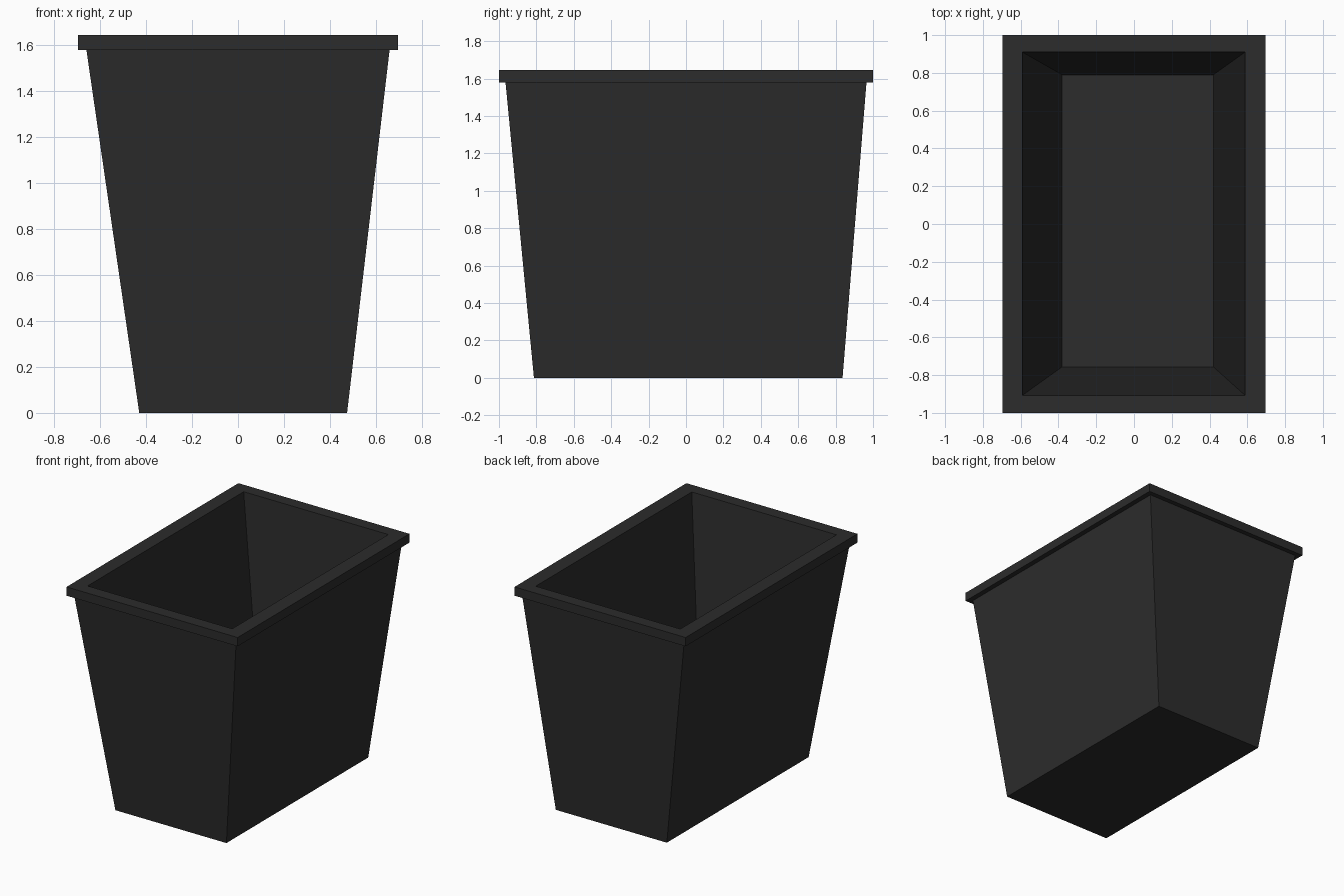
import bpy, bmesh

if "Cube" in bpy.data.objects:
    bpy.data.objects.remove(bpy.data.objects["Cube"])

# Each section: x min, x max, y min, y max, z
SECTIONS = [
    (-0.43, 0.475, -0.813, 0.837, 0.0),      # outer base
    (-0.66, 0.66, -0.965, 0.965, 1.58),      # top of tapered wall
    (-0.697, 0.697, -1.0, 1.0, 1.58),        # rim underside
    (-0.697, 0.697, -1.0, 1.0, 1.645),       # rim top
    (-0.591, 0.588, -0.907, 0.91, 1.645),    # opening
    (-0.38, 0.42, -0.756, 0.79, 0.155),      # inner floor
]


def loft(name, sections):
    """Join rectangular sections into one closed flat-shaded shell."""
    bm = bmesh.new()
    rings = []
    for x0, x1, y0, y1, z in sections:
        corners = [(x0, y0), (x1, y0), (x1, y1), (x0, y1)]
        rings.append([bm.verts.new((x, y, z)) for x, y in corners])
    for a, b in zip(rings, rings[1:]):
        for i in range(4):
            j = (i + 1) % 4
            bm.faces.new((a[i], a[j], b[j], b[i]))
    bm.faces.new(rings[0][::-1])
    bm.faces.new(rings[-1])
    bmesh.ops.recalc_face_normals(bm, faces=bm.faces)
    mesh = bpy.data.meshes.new(name)
    bm.to_mesh(mesh)
    bm.free()
    obj = bpy.data.objects.new(name, mesh)
    bpy.context.collection.objects.link(obj)
    return obj


# Tapered open bin with overhanging rim
bin_body = loft("bin_body", SECTIONS)
dark = bpy.data.materials.new("dark_plastic")
dark.diffuse_color = (0.025, 0.025, 0.025, 1)
dark.use_nodes = True
dark.node_tree.nodes["Principled BSDF"].inputs["Base Color"].default_value = dark.diffuse_color
bin_body.data.materials.append(dark)
